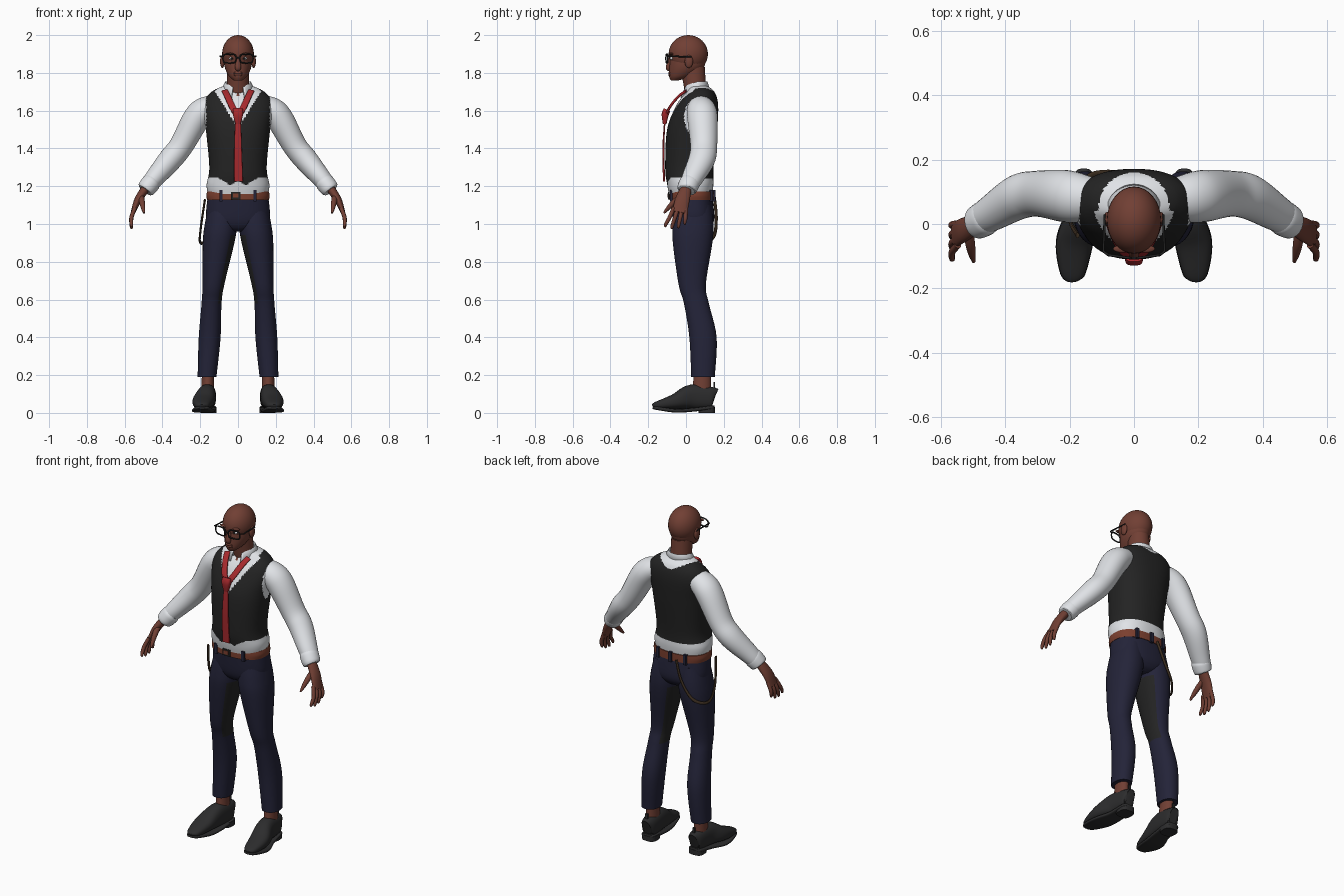
import bpy, bmesh, math
from mathutils import Vector

cube = bpy.data.objects.get("Cube")
if cube:
    bpy.data.objects.remove(cube)


def material(name, r, g, b):
    m = bpy.data.materials.new(name)
    m.use_nodes = True
    m.diffuse_color = (r, g, b, 1)
    m.node_tree.nodes["Principled BSDF"].inputs["Base Color"].default_value = (r, g, b, 1)
    return m


skin = material("brown skin", .165, .05, .034)
white = material("shirt white", .75, .77, .8)
black = material("vest black", .017, .017, .017)
red = material("tie red", .38, .022, .026)
navy = material("trouser navy", .017, .017, .04)
leather = material("belt leather", .2, .05, .028)
cord = material("strap brown", .05, .03, .016)
charcoal = material("shoe charcoal", .025, .025, .026)
X, Y, Z = Vector((1, 0, 0)), Vector((0, 1, 0)), Vector((0, 0, 1))
SIDES = ((1, "left_"), (-1, "right_"))


def finish(name, bm, mats, rule=None):
    bmesh.ops.recalc_face_normals(bm, faces=bm.faces)
    bm.normal_update()
    for face in bm.faces:
        face.smooth = True
        if rule:
            face.material_index = rule(face.calc_center_median(), face.normal)
    mesh = bpy.data.meshes.new(name)
    bm.to_mesh(mesh)
    bm.free()
    for mat in mats:
        mesh.materials.append(mat)
    ob = bpy.data.objects.new(name, mesh)
    bpy.context.collection.objects.link(ob)
    return ob


def spline(keys, steps):
    """Smooth interpolation through rows of numbers."""
    out, last = [], len(keys) - 1
    for i in range(last):
        near = [keys[min(max(j, 0), last)] for j in range(i - 1, i + 3)]
        for k in range(steps):
            t = k / steps
            out.append([b + t / 2 * (c - a + t * (2 * a - 5 * b + 4 * c - d + t * (3 * (b - c) + d - a)))
                        for a, b, c, d in zip(*near)])
    return out + [list(keys[last])]


def unit_curve(angle, power):
    """Point on a rounded square, or on a circle when power is 2."""
    c, q = math.cos(angle), math.sin(angle)
    return math.copysign(abs(c) ** (2 / power), c), math.copysign(abs(q) ** (2 / power), q)


def loft(name, keys, mats, side=X, s=1, sides=24, steps=6, power=2, level=False, rule=None):
    """Skin rounded sections (x, y, z, half size along side, other half size)."""
    rows = spline(keys, steps)
    points = [Vector((s * row[0], row[1], row[2])) for row in rows]
    bm = bmesh.new()
    rings = []
    for i, (point, row) in enumerate(zip(points, rows)):
        ahead = points[min(i + 1, len(points) - 1)] - points[max(i - 1, 0)]
        tangent = Z if level else ahead.normalized()
        u = (side - tangent * side.dot(tangent)).normalized()
        v = tangent.cross(u)
        ring = []
        for k in range(sides):
            c, q = unit_curve(math.tau * (k + .5) / sides, power)
            ring.append(bm.verts.new(point + u * c * row[3] + v * q * row[4]))
        rings.append(ring)
    for a, b in zip(rings, rings[1:]):
        for k in range(sides):
            n = (k + 1) % sides
            bm.faces.new((a[k], a[n], b[n], b[k]))
    bm.faces.new(rings[0])
    bm.faces.new(rings[-1])
    return finish(name, bm, mats, rule)


def tube(name, path, mats, squash=1, **options):
    """Loft along points (x, y, z, radius) with a fixed section ratio."""
    return loft(name, [(x, y, z, r, r * squash) for x, y, z, r in path], mats, **options)


def ribbon(name, path, width, thickness, mats, **options):
    return loft(name, [(*p, width, thickness) for p in path], mats, **options)


def stack(name, rows, mats, **options):
    """Level sections given as height, half width, front y, back y."""
    keys = [(0, (front + back) / 2, z, w, (back - front) / 2) for z, w, front, back in rows]
    return loft(name, keys, mats, level=True, **options)


def solid(name, pos, size, mat, rounded=False):
    bm = bmesh.new()
    if rounded:
        bmesh.ops.create_uvsphere(bm, u_segments=32, v_segments=20, radius=1)
    else:
        bmesh.ops.create_cube(bm, size=1)
    for v in bm.verts:
        v.co = Vector(pos) + v.co * Vector(size)
    return finish(name, bm, [mat])


def wire(name, points, mat, cyclic=False):
    curve = bpy.data.curves.new(name, "CURVE")
    curve.dimensions = "3D"
    curve.bevel_depth = .004
    curve.bevel_resolution = 2
    line = curve.splines.new("POLY")
    line.points.add(len(points) - 1)
    for knot, point in zip(line.points, points):
        knot.co = (*point, 1)
    line.use_cyclic_u = cyclic
    curve.materials.append(mat)
    bpy.context.collection.objects.link(bpy.data.objects.new(name, curve))


# Torso: shirt, vest and open neck coloured by region
def torso_rule(c, n):
    x, front = abs(c.x), c.y < .04
    if front and x < (c.z - 1.68) * .6:
        return 2
    hem = min(1.245, 1.205 + abs(x - .04) * .6) if front else 1.24
    neckline = front and x < (c.z - 1.51) * .64
    nape = c.z > 1.66 and math.hypot(c.x, c.y - .05) < .11
    armhole = x > .168 and c.z > 1.47
    return 0 if c.z < hem or neckline or nape or armhole else 1


stack("torso", [(1.16, .16, -.09, .14), (1.21, .166, -.1, .145), (1.3, .152, -.11, .146),
                (1.5, .17, -.1, .165), (1.63, .185, -.05, .17), (1.7, .14, 0, .15),
                (1.74, .05, .02, .1)],
      [white, black, skin], sides=120, steps=16, power=2.3, rule=torso_rule)

# Shirt collar: a folded band with dropped front points
bm = bmesh.new()
band = []
for k in range(33):
    turn = k / 16 - 1
    angle = math.pi / 2 + turn * 2.75
    drop = max(0, abs(turn) - .5) * 2
    c, q = math.cos(angle), math.sin(angle)
    profile = ((.064, .056, 1.715 - drop * .02), (.068, .06, 1.755 - drop * .025),
               (.09, .074 + drop * .016, 1.715 - drop * .045))
    band.append([bm.verts.new((c * a, .053 + q * b, z)) for a, b, z in profile])
for a, b in zip(band, band[1:]):
    for i in range(2):
        bm.faces.new((a[i], a[i + 1], b[i + 1], b[i]))
collar = finish("shirt_collar", bm, [white])
collar.modifiers.new("thickness", "SOLIDIFY").thickness = .008

# Neck, head and face
stack("neck", [(1.66, .06, 0, .11), (1.83, .057, -.03, .1)], [skin])
solid("cranium", (0, .012, 1.9), (.084, .104, .1), skin, True)
stack("face", [(1.76, .022, -.08, -.04), (1.785, .05, -.09, .04), (1.84, .072, -.088, .1),
               (1.93, .07, -.08, .1)], [skin], sides=32)
tube("nose", [(0, -.08, 1.895, .008), (0, -.094, 1.83, .016), (0, -.085, 1.815, .01)], [skin], .8)
for z in (1.789, 1.8):
    solid("lip", (0, -.086, z), (.024, .008, .007), skin, True)
for s, tag in SIDES:
    solid(tag + "ear", (s * .083, .015, 1.86), (.012, .022, .034), skin, True)
    solid(tag + "eye", (s * .033, -.074, 1.877), (.014, .011, .008), white, True)
    solid(tag + "iris", (s * .033, -.083, 1.877), (.006, .004, .006), black, True)
    solid(tag + "brow", (s * .035, -.077, 1.9), (.03, .012, .007), skin, True)
    # Glasses
    rim = [unit_curve(math.tau * k / 20, 3.3) for k in range(20)]
    wire(tag + "glasses_rim", [(s * (.045 + c * .035), -.106 + (c + 1) * .005, 1.876 + q * .024)
                               for c, q in rim], black, True)
    wire(tag + "glasses_temple", [(s * .08, -.096, 1.888), (s * .095, -.085, 1.888),
                                  (s * .09, .03, 1.885)], black)
wire("glasses_bridge", [(-.012, -.106, 1.88), (.012, -.106, 1.88)], black)

# Loose tie
for s, tag in SIDES:
    ribbon(tag + "tie_band", [(.07, 0, 1.705), (.055, -.04, 1.675), (.03, -.085, 1.62),
                              (0, -.108, 1.57)], .017, .007, [red], s=s, power=3)
tube("tie_knot", [(0, -.1, 1.605, .026), (0, -.11, 1.58, .027), (0, -.113, 1.53, .014)],
     [red], .7, power=3)
tube("tie_tail", [(0, -.112, 1.55, .015), (0, -.12, 1.4, .02), (.003, -.116, 1.225, .023)],
     [red], .25, power=5)

# Hips and belt
stack("trouser_hips", [(1.15, .16, -.08, .14), (1.03, .168, -.07, .15), (.98, .12, -.05, .13),
                       (.96, .04, -.02, .1)], [navy], sides=40, power=2.4)
stack("belt", [(1.15 + k * .023, .168 - k * k * .004, -.088, .146) for k in (-1, 0, 1)],
      [leather], sides=48, power=2.4)
solid("belt_buckle", (-.012, -.089, 1.15), (.05, .012, .04), black)
solid("buckle_plate", (-.012, -.094, 1.15), (.03, .008, .022), leather)
solid("back_belt_loop", (0, .146, 1.15), (.018, .022, .06), navy)
for s, tag in SIDES:
    for part, y in (("front", -.075), ("back", .133)):
        solid(tag + part + "_belt_loop", (s * .09, y, 1.15), (.018, .022, .06), navy)

# Strap hanging over the right hip
ribbon("hip_strap", [(-.04, .15, 1.14), (-.08, .16, 1.03), (-.145, .145, .93), (-.198, .075, .9),
                     (-.198, .01, .97), (-.175, -.035, 1.13)], .006, .009, [cord], sides=8)

for s, tag in SIDES:
    # Trouser legs with a dark inner thigh panel
    tube(tag + "trouser_leg", [
        (.08, .04, 1.1, .075), (.09, .038, 1, .086), (.103, .035, .9, .084), (.13, .033, .68, .058),
        (.14, .055, .58, .053), (.15, .09, .4, .058), (.164, .09, .19, .05)],
        [navy, black], 1.25, s=s, sides=32, power=2.2, level=True,
        rule=lambda c, n, s=s: int(n.x * s < -.72 and .58 < c.z < .94))
    tube(tag + "ankle", [(.16, .088, .25, .03), (.16, .083, .1, .035)], [skin], 1.45, s=s, level=True)
    # Shoes: sections given as x, y, half width, top height
    last = [(.19, -.175, .014, .045), (.19, -.155, .037, .06), (.185, -.06, .056, .1),
            (.165, .03, .047, .15), (.157, .13, .04, .138), (.156, .15, .025, .13)]
    loft(tag + "shoe", [(x, y, top / 2 + .01, w, top / 2 - .01) for x, y, w, top in last],
         [charcoal], s=s, power=2.5)
    loft(tag + "shoe_sole", [(x, y, .012 + max(0, -.1 - y, y / 2) * .25, w + .002, .01)
                             for x, y, w, top in last], [charcoal], s=s, power=4)
    tube(tag + "shoe_heel", [(.156, .11, 0, .043), (.156, .11, .03, .043)], [charcoal],
         s=s, power=3, level=True)
    solid(tag + "heel_tab", (s * .157, .149, .145), (.016, .008, .035), charcoal)
    # Sleeves and cuffs
    tube(tag + "sleeve", [
        (.12, .075, 1.625, .065), (.18, .082, 1.6, .078), (.225, .088, 1.55, .08),
        (.3, .094, 1.415, .071), (.36, .083, 1.34, .07), (.44, .035, 1.245, .057),
        (.47, .018, 1.21, .05)], [white], .9, side=Y, s=s, sides=32)
    tube(tag + "cuff", [(.452, .024, 1.228, .05), (.463, .018, 1.215, .055), (.485, .005, 1.187, .052),
                        (.492, .002, 1.178, .044)], [white], .93, side=Y, s=s)
    # Hands
    loft(tag + "palm", [(.48, .005, 1.2, .027, .024), (.528, -.018, 1.13, .038, .02),
                        (.556, -.034, 1.06, .04, .012)], [skin], side=Y, s=s)
    for i, finger in enumerate(("index", "middle", "ring", "little")):
        root, tip = i * .022 - .065, i * .034 - .108
        low = .974 + (i - 1.2) ** 2 * .007
        tube(tag + finger + "_finger", [
            (.546, root, 1.085, .011), (.564, (root + tip) / 2, 1.035, .011),
            (.564, tip, low + .012, .009), (.561, tip, low, .004)], [skin], side=Y, s=s, sides=10)
    tube(tag + "thumb", [(.513, -.02, 1.15, .015), (.508, -.062, 1.117, .015),
                         (.502, -.095, 1.083, .011), (.497, -.117, 1.058, .005)], [skin], side=Y, s=s)

# Smooth shading with crisp edges
bpy.ops.object.select_all(action="DESELECT")
for ob in bpy.context.collection.objects:
    if ob.type == "MESH":
        ob.select_set(True)
        bpy.context.view_layer.objects.active = ob
bpy.ops.object.shade_smooth_by_angle(angle=math.radians(50))
